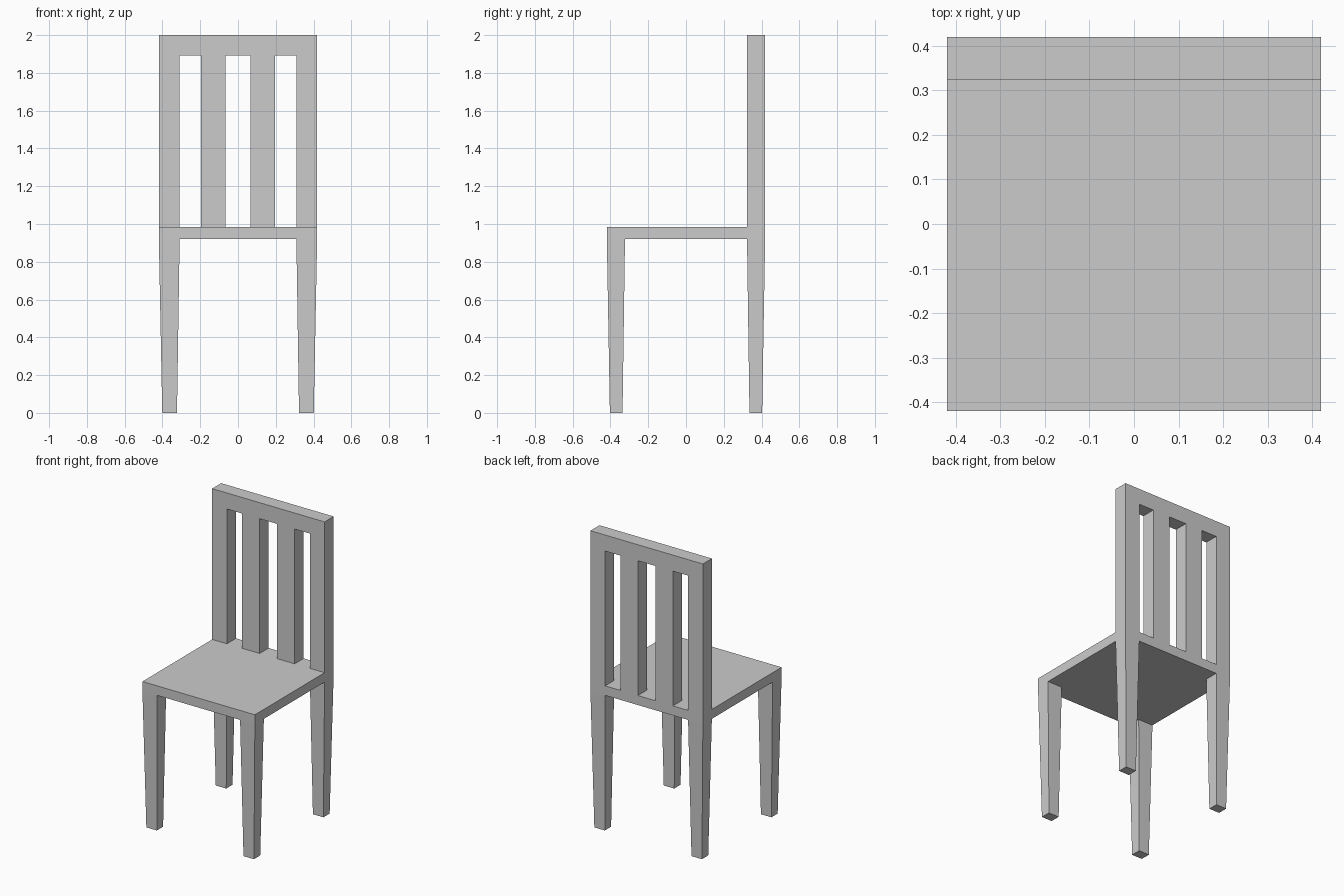
import bpy
import bmesh

if "Cube" in bpy.data.objects:
    bpy.data.objects.remove(bpy.data.objects["Cube"])

HALF = 0.419                    # half width and depth of the chair
SEAT_LOW, SEAT_TOP, TOP = 0.92, 0.984, 2.0
BACK_Y = 0.323                  # front face of the backrest


def finish(name, bm):
    bmesh.ops.recalc_face_normals(bm, faces=bm.faces)
    mesh = bpy.data.meshes.new(name)
    bm.to_mesh(mesh)
    bm.free()
    obj = bpy.data.objects.new(name, mesh)
    bpy.context.collection.objects.link(obj)
    return obj


def tapered_box(name, low, high):
    """Box between two rectangles, each given as (x0, x1, y0, y1, z)."""
    bm = bmesh.new()
    rings = []
    for x0, x1, y0, y1, z in (low, high):
        rings.append([bm.verts.new((x, y, z)) for x, y in
                      ((x0, y0), (x1, y0), (x1, y1), (x0, y1))])
    bm.faces.new(rings[0])
    bm.faces.new(rings[1])
    for i in range(4):
        j = (i + 1) % 4
        bm.faces.new((rings[0][i], rings[0][j], rings[1][j], rings[1][i]))
    return finish(name, bm)


# Seat slab
tapered_box("seat", (-HALF, HALF, -HALF, HALF, SEAT_LOW),
            (-HALF, HALF, -HALF, HALF, SEAT_TOP))

# Four legs tapering to the floor
for sx, side in ((-1, "left"), (1, "right")):
    for sy, end in ((-1, "front"), (1, "back")):
        tapered_box(f"{end}_{side}_leg",
                    (sx * 0.401, sx * 0.323, sy * 0.403, sy * 0.336, 0),
                    (sx * HALF, sx * 0.309, sy * HALF, sy * BACK_Y, SEAT_LOW))

# Backrest: top rail, two posts and two slats as one comb-shaped profile
RAIL_LOW = 1.892
outline = [(-HALF, TOP), (-HALF, SEAT_TOP)]
for gap_left, gap_right in ((-0.309, -0.196), (-0.065, 0.065), (0.196, 0.309)):
    outline += [(gap_left, SEAT_TOP), (gap_left, RAIL_LOW),
                (gap_right, RAIL_LOW), (gap_right, SEAT_TOP)]
outline += [(HALF, SEAT_TOP), (HALF, TOP)]

bm = bmesh.new()
face = bm.faces.new([bm.verts.new((x, BACK_Y, z)) for x, z in outline])
extruded = bmesh.ops.extrude_face_region(bm, geom=[face], use_keep_orig=True)
moved = [v for v in extruded["geom"] if isinstance(v, bmesh.types.BMVert)]
bmesh.ops.translate(bm, verts=moved, vec=(0, HALF - BACK_Y, 0))
finish("backrest", bm)
